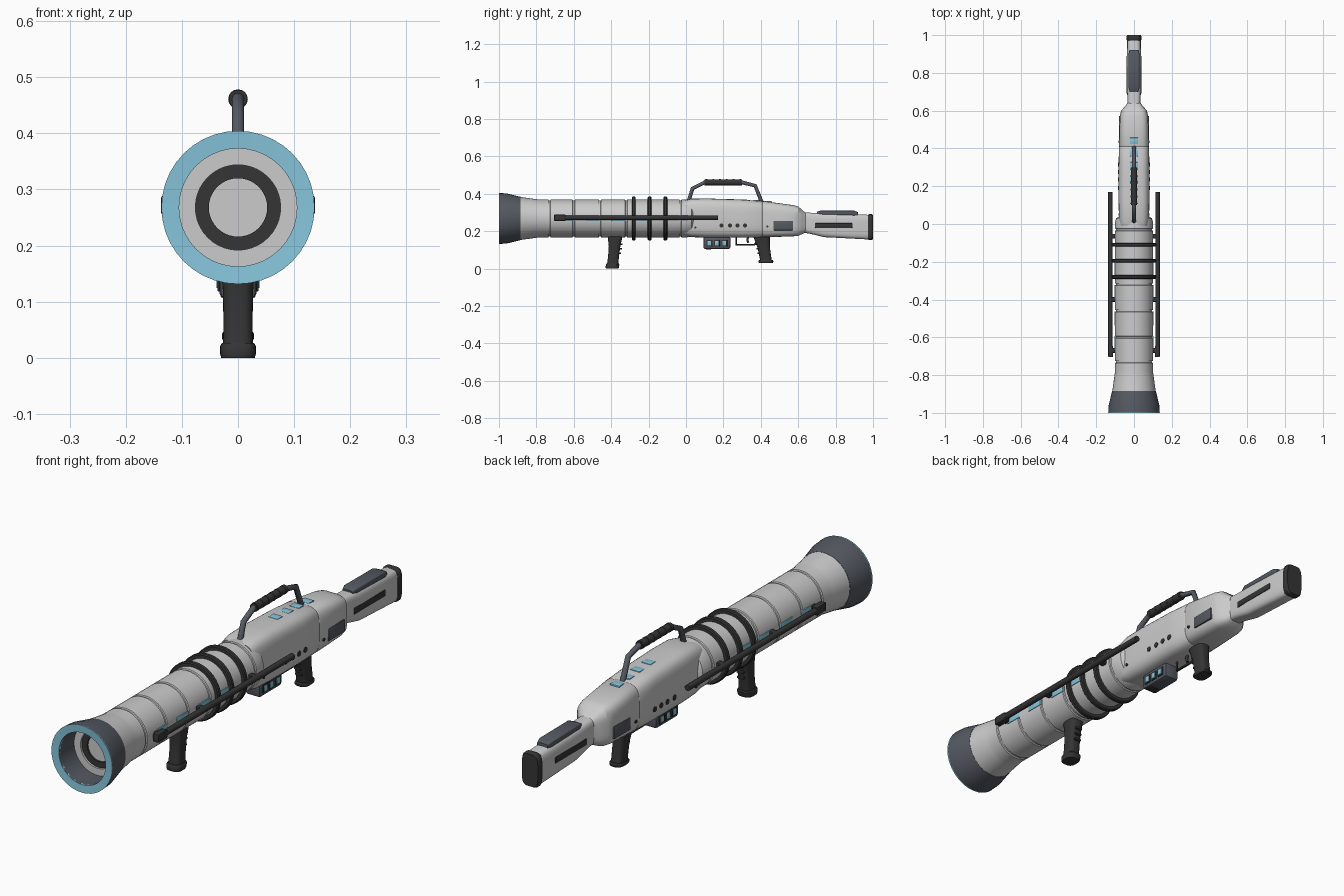
import bpy, bmesh, math
from mathutils import Vector, Matrix

CZ = 0.268  # height of the barrel axis

def material(name, rgb):
    m = bpy.data.materials.new(name)
    m.diffuse_color = (*rgb, 1)
    return m

LIGHT = material("light_grey", (0.58, 0.58, 0.60))
STEEL = material("steel_grey", (0.09, 0.10, 0.12))
DARK = material("charcoal", (0.035, 0.035, 0.035))
BLUE = material("pale_blue", (0.24, 0.56, 0.71))

def finish(name, bm, mat):
    bmesh.ops.recalc_face_normals(bm, faces=bm.faces)
    me = bpy.data.meshes.new(name)
    bm.to_mesh(me)
    bm.free()
    ob = bpy.data.objects.new(name, me)
    bpy.context.collection.objects.link(ob)
    me.materials.append(mat)
    return ob

def skin(bm, rings, caps=True, loop=False):
    n = len(rings[0])
    pairs = list(zip(rings, rings[1:])) + ([(rings[-1], rings[0])] if loop else [])
    for a, b in pairs:
        for i in range(n):
            j = (i + 1) % n
            bm.faces.new((a[i], a[j], b[j], b[i]))
    if caps and not loop:
        bm.faces.new(rings[0])
        bm.faces.new(rings[-1])

def lathe(name, profile, mat, loop=False, n=40):
    """Turn (radius, y) points about the barrel axis."""
    bm = bmesh.new()
    rings = [[bm.verts.new((r * math.sin(math.tau * i / n), y, CZ + r * math.cos(math.tau * i / n)))
              for i in range(n)] for r, y in profile]
    skin(bm, rings, loop=loop)
    return finish(name, bm, mat)

def loft(name, sections, mat, power=4, axis="y", n=32):
    """Rounded-box sections (position, centre, half width, half height)."""
    bm = bmesh.new()
    rings = []
    for p, c, hx, h in sections:
        ring = []
        for i in range(n):
            t = math.tau * (i + 0.5) / n
            u, v = [math.copysign(abs(k) ** (2 / power), k) for k in (math.cos(t), math.sin(t))]
            co = (hx * u, p, c + h * v) if axis == "y" else (hx * u, c + h * v, p)
            ring.append(bm.verts.new(co))
        rings.append(ring)
    skin(bm, rings)
    return finish(name, bm, mat)

def box(name, centre, size, mat, bevel=0.004):
    bm = bmesh.new()
    bmesh.ops.create_cube(bm, size=1)
    bmesh.ops.scale(bm, vec=size, verts=bm.verts)
    if bevel:
        bmesh.ops.bevel(bm, geom=bm.edges[:], offset=bevel, segments=2, profile=0.5, affect="EDGES")
    bmesh.ops.translate(bm, vec=centre, verts=bm.verts)
    return finish(name, bm, mat)

def rod(name, a, b, r, mat, n=16):
    a, b = Vector(a), Vector(b)
    bm = bmesh.new()
    mx = Matrix.Translation((a + b) / 2) @ (b - a).to_track_quat("Z", "Y").to_matrix().to_4x4()
    bmesh.ops.create_cone(bm, cap_ends=True, segments=n, radius1=r, radius2=r, depth=(b - a).length, matrix=mx)
    return finish(name, bm, mat)

def path(name, points, r, mat):
    cu = bpy.data.curves.new(name, "CURVE")
    cu.dimensions = "3D"
    cu.bevel_depth = r
    cu.bevel_resolution = 3
    cu.use_fill_caps = True
    sp = cu.splines.new("POLY")
    sp.points.add(len(points) - 1)
    for p, co in zip(sp.points, points):
        p.co = (*co, 1)
    ob = bpy.data.objects.new(name, cu)
    bpy.context.collection.objects.link(ob)
    cu.materials.append(mat)

# Muzzle bell, rim and bore
lathe("muzzle_bell", [(0.136, -0.997), (0.134, -0.96), (0.116, -0.885), (0.105, -0.885), (0.105, -0.997)], STEEL, loop=True)
lathe("muzzle_rim", [(0.136, -0.996), (0.1365, -1.0), (0.105, -0.998), (0.105, -0.985)], BLUE, loop=True)
lathe("bore_step", [(0.105, -0.90), (0.076, -0.90), (0.076, -0.87), (0.105, -0.87)], LIGHT, loop=True)
lathe("bore_ring", [(0.077, -0.892), (0.052, -0.892), (0.052, -0.86), (0.077, -0.86)], DARK, loop=True)
lathe("bore_core", [(0.053, -0.872), (0.053, -0.86)], BLUE)

# Barrel with seam grooves
barrel = [(0.115, -0.885), (0.103, -0.80), (0.101, -0.785)]
for y in (-0.73, -0.60, -0.46, -0.32, -0.03):
    barrel += [(0.101, y - 0.006), (0.0965, y - 0.004), (0.0965, y + 0.004), (0.101, y + 0.006)]
lathe("barrel", barrel + [(0.101, 0.005), (0.095, 0.03), (0.08, 0.04)], LIGHT)

# Clamp rings round the barrel
for y in (-0.28, -0.195, -0.11):
    lathe("clamp_ring", [(0.098, y - 0.01), (0.113, y - 0.01), (0.117, y - 0.006), (0.117, y + 0.006),
                         (0.113, y + 0.01), (0.098, y + 0.01)], DARK, loop=True)

# Side rails, standoffs and barrel windows
for s in (-1, 1):
    rod("side_rail", (s * 0.125, -0.70, 0.272), (s * 0.125, 0.17, 0.272), 0.012, DARK)
    box("rail_end", (s * 0.124, -0.675, 0.272), (0.026, 0.06, 0.034), DARK)
    for y in (-0.67, -0.40, -0.065):
        box("rail_standoff", (s * 0.11, y, 0.272), (0.04, 0.025, 0.022), DARK)
    for y in (-0.63, -0.50, -0.36, -0.235):
        box("barrel_window", (s * 0.098, y, 0.27), (0.009, 0.075, 0.03), BLUE, 0.002)

# Receiver body and its rear collar
loft("receiver", [(-0.01, 0.27, 0.076, 0.094), (0.03, 0.271, 0.08, 0.103), (0.12, 0.27, 0.082, 0.105),
                  (0.30, 0.267, 0.082, 0.102), (0.405, 0.264, 0.080, 0.097), (0.41, 0.264, 0.078, 0.095),
                  (0.415, 0.264, 0.080, 0.097), (0.57, 0.256, 0.075, 0.084), (0.60, 0.254, 0.069, 0.079),
                  (0.625, 0.248, 0.046, 0.062), (0.64, 0.247, 0.036, 0.052)], LIGHT, 4)

# Shoulder stock, cheek rest and butt pad
loft("stock", [(0.62, 0.247, 0.035, 0.054), (0.66, 0.243, 0.035, 0.056), (0.74, 0.232, 0.038, 0.064),
               (0.97, 0.222, 0.036, 0.066), (0.98, 0.222, 0.034, 0.064)], LIGHT, 4)
loft("butt_pad", [(0.972, 0.222, 0.037, 0.066), (0.978, 0.222, 0.040, 0.069),
                  (0.993, 0.222, 0.040, 0.069), (1.0, 0.222, 0.036, 0.065)], DARK, 4)
loft("cheek_rest", [(0.70, 0.296, 0.022, 0.008), (0.72, 0.299, 0.029, 0.012),
                    (0.90, 0.296, 0.029, 0.014), (0.92, 0.292, 0.024, 0.009)], STEEL, 5)

# Receiver side fittings
for s in (-1, 1):
    box("stock_slot", (s * 0.036, 0.79, 0.23), (0.008, 0.20, 0.026), DARK, 0.003)
    box("side_panel", (s * 0.074, 0.52, 0.23), (0.012, 0.105, 0.05), STEEL, 0.003)
    for y in (0.19, 0.235, 0.275, 0.315):
        rod("side_vent", (s * 0.075, y, 0.23), (s * 0.0835, y, 0.23), 0.011, DARK)
    for y, z in ((0.05, 0.22), (0.435, 0.225)):
        rod("side_pin", (s * 0.07, y, z), (s * 0.083, y, z), 0.006, DARK, 12)

# Blue top windows
for y, z in ((0.24, 0.370), (0.31, 0.367), (0.375, 0.363), (0.44, 0.358)):
    box("top_window", (0, y, z - 0.001), (0.042, 0.034, 0.008), BLUE, 0.002)

# Carrying handle
path("handle_frame", [(0, 0.015, 0.365), (0, 0.035, 0.428), (0, 0.10, 0.461), (0, 0.30, 0.461),
                      (0, 0.37, 0.443), (0, 0.405, 0.355)], 0.011, STEEL)
rod("handle_grip", (0, 0.10, 0.461), (0, 0.30, 0.461), 0.0165, DARK)
for i in range(6):
    y = 0.11 + i * 0.036
    rod("handle_rib", (0, y - 0.005, 0.461), (0, y + 0.005, 0.461), 0.0175, DARK)

# Front and rear pistol grips
loft("front_grip", [(0.185, -0.378, 0.031, 0.040), (0.155, -0.380, 0.030, 0.037), (0.12, -0.382, 0.027, 0.031),
                    (0.06, -0.388, 0.026, 0.029), (0.02, -0.392, 0.027, 0.031)], DARK, 3, "z")
loft("front_grip_base", [(0.026, -0.392, 0.029, 0.033), (0.021, -0.392, 0.032, 0.036),
                         (0.007, -0.394, 0.032, 0.036), (0.0, -0.395, 0.030, 0.033)], DARK, 3, "z")
loft("rear_grip", [(0.18, 0.402, 0.030, 0.046), (0.15, 0.408, 0.028, 0.040), (0.11, 0.416, 0.025, 0.033),
                   (0.04, 0.428, 0.025, 0.031)], DARK, 3, "z")
loft("rear_grip_base", [(0.046, 0.427, 0.027, 0.036), (0.041, 0.427, 0.029, 0.040),
                        (0.035, 0.427, 0.029, 0.040), (0.031, 0.427, 0.027, 0.037)], DARK, 3, "z")
for grip, y0, slope in (("front", -0.345, 0.15), ("rear", 0.378, -0.18)):
    for i in range(3):
        z = 0.13 - i * 0.024
        y = y0 - slope * i * 0.024 if grip == "front" else y0 - slope * i * 0.03
        box(grip + "_finger_ridge", (0, y, z), (0.03, 0.012, 0.009), DARK, 0.003)

# Trigger and guard
path("trigger_guard", [(0, 0.268, 0.175), (0, 0.268, 0.127), (0, 0.365, 0.127), (0, 0.375, 0.14)], 0.005, DARK)
path("trigger", [(0, 0.335, 0.175), (0, 0.328, 0.155), (0, 0.332, 0.138)], 0.006, DARK)

# Underslung power pack
box("power_pack", (0, 0.165, 0.138), (0.066, 0.145, 0.066), STEEL, 0.010)
box("power_pack_foot", (0, 0.12, 0.108), (0.05, 0.03, 0.012), DARK, 0.003)
for s in (-1, 1):
    for y in (0.125, 0.165, 0.205):
        box("pack_frame", (s * 0.033, y, 0.136), (0.007, 0.032, 0.036), DARK, 0.002)
        box("pack_light", (s * 0.0355, y, 0.136), (0.006, 0.02, 0.024), BLUE, 0.002)

# Smooth shading with crisp edges
meshes = [o for o in bpy.context.scene.objects if o.type == "MESH"]
for o in meshes:
    o.select_set(True)
bpy.context.view_layer.objects.active = meshes[0]
bpy.ops.object.shade_smooth_by_angle(angle=math.radians(32))
